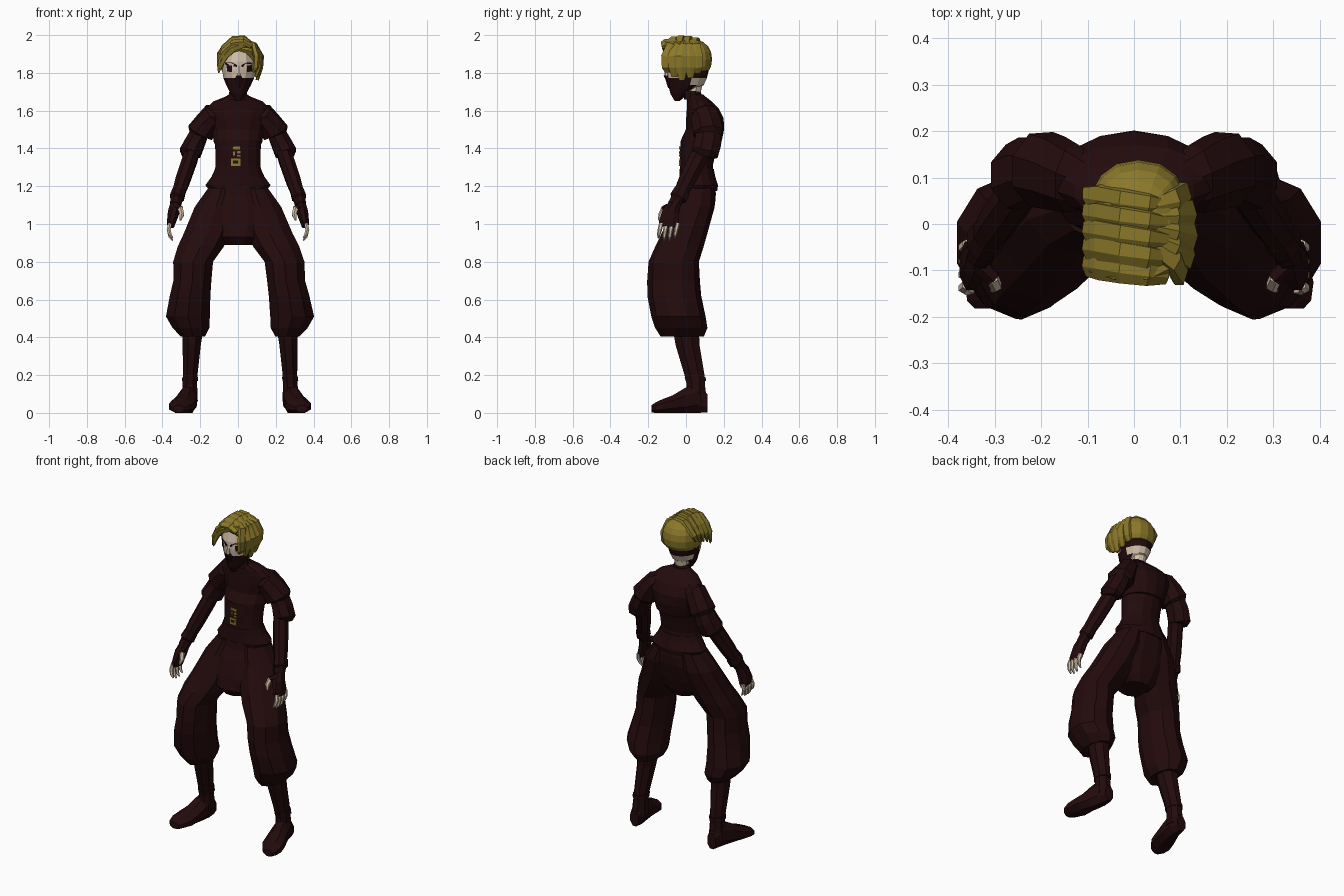
import bpy, bmesh, math
from mathutils import Vector
from mathutils.bvhtree import BVHTree


def material(name, rgb):
    m = bpy.data.materials.new(name)
    m.diffuse_color = (*rgb, 1)
    return m


CLOTH = material("dark_maroon_cloth", (0.0165, 0.0031, 0.0038))
SKIN = material("pale_skin", (0.66, 0.53, 0.41))
HAIR = material("olive_gold", (0.26, 0.19, 0.023))
WHITE = material("eye_white", (0.75, 0.72, 0.68))
BLACK = material("brow_dark", (0.017, 0.004, 0.0045))
X, Y, Z = Vector((1, 0, 0)), Vector((0, 1, 0)), Vector((0, 0, 1))


def finish(name, bm, mats, mirror=False, sway=0):
    if mirror:
        copy = bmesh.ops.duplicate(bm, geom=bm.verts[:] + bm.edges[:] + bm.faces[:])["geom"]
        for v in copy:
            if isinstance(v, bmesh.types.BMVert):
                v.co.x *= -1
    # Stance: both legs lean slightly to one side towards the ground
    for v in bm.verts:
        v.co.x += sway * min(max((1 - v.co.z) / .5, 0), 1)
    bmesh.ops.recalc_face_normals(bm, faces=bm.faces[:])
    me = bpy.data.meshes.new(name)
    bm.to_mesh(me)
    bm.free()
    for m in mats:
        me.materials.append(m)
    ob = bpy.data.objects.new(name, me)
    bpy.context.collection.objects.link(ob)
    return ob


def add_loft(bm, stations, n=8, axis=None, ref=X, floor=False):
    """Skin elliptical rings (x, y, z, radius along ref, other radius)."""
    pts = [Vector(s[:3]) for s in stations]
    rings = []
    for i, s in enumerate(stations):
        t = axis or (pts[min(i + 1, len(pts) - 1)] - pts[max(i - 1, 0)]).normalized()
        u = (ref - t * ref.dot(t)).normalized()
        v = t.cross(u)
        ring = []
        for k in range(n):
            a = 2 * math.pi * (k + 0.5) / n
            p = pts[i] + (u * s[3] * math.cos(a) + v * s[4] * math.sin(a)) / math.cos(math.pi / n) ** 0.5
            if floor:
                p.z = max(p.z, 0)
            ring.append(bm.verts.new(p))
        rings.append(ring)
    for a, b in zip(rings, rings[1:]):
        for k in range(n):
            j = (k + 1) % n
            bm.faces.new((a[k], a[j], b[j], b[k]))
    bm.faces.new(rings[0][::-1])
    bm.faces.new(rings[-1])


def loft(name, stations, mat, mirror=False, sway=0, **kw):
    bm = bmesh.new()
    add_loft(bm, stations, **kw)
    return finish(name, bm, [mat], mirror, sway)


def plates(name, target, shapes, mat, lift=0.004):
    """Thin plates laid on the front of a part; shapes are (x, z) outlines."""
    tb = bmesh.new()
    tb.from_mesh(target.data)
    tree = BVHTree.FromBMesh(tb)
    bm = bmesh.new()
    for shape in shapes:
        front = []
        for x, z in shape:
            hit = tree.ray_cast(Vector((x, -1, z)), Y)[0]
            front.append(Vector((x, (hit.y if hit else 0) - lift, z)))
        f = [bm.verts.new(p) for p in front]
        b = [bm.verts.new(p + Y * 0.008) for p in front]
        bm.faces.new(f)
        bm.faces.new(b[::-1])
        for k in range(len(f)):
            j = (k + 1) % len(f)
            bm.faces.new((f[k], b[k], b[j], f[j]))
    tb.free()
    return finish(name, bm, [mat])


def rect(x0, x1, z0, z1):
    return [(x0, z0), (x1, z0), (x1, z1), (x0, z1)]


# Torso: cropped jacket over a fitted waist, with a flared skirt hem
loft("jacket", [(0, .077, 1.425, .128, .106), (0, .082, 1.445, .132, .107),
    (0, .1, 1.5, .138, .1), (0, .1, 1.56, .165, .098), (0, .088, 1.615, .168, .082),
    (0, .07, 1.65, .13, .064), (0, .052, 1.675, .065, .05), (0, .045, 1.685, .05, .045)],
    CLOTH, n=14, axis=Z)
waist = loft("waist_wrap", [(0, .056, 1.26, .13, .088), (0, .055, 1.31, .12, .086),
    (0, .062, 1.37, .12, .092), (0, .072, 1.44, .125, .1)], CLOTH, n=14, axis=Z)
loft("skirt_hem", [(0, .068, 1.175, .15, .096), (0, .066, 1.205, .175, .102),
    (0, .06, 1.25, .142, .094), (0, .056, 1.29, .124, .09)], CLOTH, n=14, axis=Z)

# Gold clasps and square buckle on the waist
plates("top_clasp", waist, [rect(-.03, .014, 1.395, 1.409)], HAIR, .009)
plates("clasps", waist, [rect(-.027, -.016, 1.362, 1.385), rect(-.006, .013, 1.374, 1.386),
    rect(-.006, .013, 1.358, 1.366), rect(-.038, .012, 1.336, 1.347), rect(-.038, .012, 1.308, 1.319),
    rect(-.038, -.026, 1.319, 1.336), rect(.0, .012, 1.319, 1.336)], HAIR, .006)

# Baggy trousers
loft("trouser_seat", [(0, 0, .888, .085, .085), (0, -.005, .93, .16, .11), (0, .014, 1.0, .205, .114),
    (0, .044, 1.1, .2, .111), (0, .06, 1.16, .172, .1), (0, .06, 1.23, .145, .09)],
    CLOTH, n=12, axis=Z)
loft("trouser_leg", [(.085, .06, 1.19, .075, .088), (.116, .043, 1.09, .116, .106),
    (.165, -.008, .95, .126, .118), (.2, -.035, .88, .125, .125), (.242, -.065, .8, .108, .13),
    (.248, -.066, .7, .103, .136), (.262, -.062, .62, .11, .139), (.276, -.04, .51, .119, .14),
    (.26, -.025, .45, .1, .135), (.25, -.02, .405, .066, .112)], CLOTH, True, .011, n=10, axis=Z)

# Shins and splayed soft shoes
loft("shin", [(.252, .002, .42, .056, .07), (.256, .008, .36, .05, .066), (.264, .045, .2, .04, .055),
    (.266, .052, .15, .04, .05), (.268, .055, .06, .046, .058)], CLOTH, True, .011, axis=Z)
loft("shoe_cuff", [(.264, .048, .19, .043, .058), (.266, .052, .17, .044, .056)], CLOTH, True, .011, axis=Z)
loft("shoe", [(.268, .114, .05, .03, .05), (.27, .06, .075, .044, .085), (.283, -.005, .06, .054, .075),
    (.3, -.07, .045, .064, .05), (.312, -.125, .034, .066, .04), (.322, -.165, .026, .05, .028),
    (.325, -.182, .022, .03, .02)], CLOTH, True, .011, axis=-Y, floor=True)

# Sleeves, forearms and fingerless gloves
loft("upper_sleeve", [(.09, .09, 1.585, .045, .06), (.135, .098, 1.575, .06, .074),
    (.17, .11, 1.53, .064, .08), (.2, .118, 1.482, .074, .082), (.205, .118, 1.468, .056, .07)], CLOTH, True)
loft("lower_sleeve", [(.195, .12, 1.5, .048, .065), (.228, .115, 1.43, .055, .074),
    (.254, .1, 1.375, .059, .074), (.254, .096, 1.36, .042, .055)], CLOTH, True)
loft("forearm", [(.23, .1, 1.42, .038, .048), (.255, .06, 1.34, .041, .05), (.293, .005, 1.23, .04, .046),
    (.32, -.035, 1.15, .033, .038), (.332, -.065, 1.1, .03, .034)], CLOTH, True)
loft("wrist_cuff", [(.312, -.02, 1.175, .036, .046), (.323, -.04, 1.14, .039, .048),
    (.326, -.045, 1.13, .031, .036)], CLOTH, True)
loft("glove_palm", [(.33, -.055, 1.11, .03, .028), (.34, -.08, 1.065, .045, .032),
    (.353, -.09, 1.01, .055, .024), (.356, -.093, .985, .05, .018)], CLOTH, True, ref=Y)
loft("glove_thumb", [(.33, -.09, 1.09, .018, .018), (.302, -.118, 1.08, .016, .016)], CLOTH, True, n=6)

# Bare fingertips and thumb
bm = bmesh.new()
for i in range(4):
    y = -.136 + .029 * i
    dip = .012 * (1 if i in (1, 2) else 0)
    add_loft(bm, [(.359, y + .005, 1.003, .011, .011), (.367, y - .002, .972, .011, .011),
                  (.36, y - .008, .945 - dip, .009, .009), (.346, y - .01, .925 - dip, .004, .004)], n=6)
add_loft(bm, [(.306, -.115, 1.085, .014, .014), (.297, -.133, 1.05, .013, .013),
              (.305, -.143, 1.02, .005, .005)], n=6)
finish("fingers", bm, [SKIN], True)

# Neck and collar
loft("neck", [(0, .036, 1.67, .042, .036), (0, .042, 1.72, .043, .04), (0, .05, 1.8, .058, .052)],
     SKIN, axis=Z, n=10)
loft("collar", [(0, .04, 1.66, .056, .05), (0, .034, 1.705, .046, .041)], CLOTH, axis=Z, n=10)

# Head with the lower face masked and the mask tie around the back
bm = bmesh.new()
add_loft(bm, [(.002, -.046, 1.652, .016, .014), (.002, -.036, 1.69, .042, .046), (.003, 0, 1.735, .066, .092),
    (.004, .006, 1.772, .082, .103), (.004, .008, 1.818, .09, .112), (.005, .008, 1.86, .09, .113),
    (.005, .004, 1.92, .08, .095), (.005, -.01, 1.955, .04, .05)], n=14, axis=Z)
for f in bm.faces:
    c = f.calc_center_median()
    mask = c.z < 1.77 and c.y < .015
    tie = 1.772 < c.z < 1.818 and c.y > -.03
    f.material_index = 1 if mask or tie else 0
head = finish("head", bm, [SKIN, CLOTH])
loft("masked_nose", [(.004, -.082, 1.72, .012, .012), (.004, -.094, 1.765, .024, .014),
    (.004, -.103, 1.785, .014, .014)], CLOTH, n=6, axis=Z)
loft("nose_bridge", [(.004, -.104, 1.78, .012, .012), (.004, -.1, 1.84, .006, .006)], SKIN, n=6, axis=Z)

# Eyes and slanted brows
whites, irises, brows = [], [], []
for s in (-1, 1):
    def at(dx, z, s=s):
        return (.007 + s * dx, z)
    whites.append([at(.024, 1.81), at(.068, 1.812), at(.072, 1.838), at(.024, 1.83)])
    irises.append([at(.04, 1.805), at(.066, 1.807), at(.067, 1.842), at(.04, 1.838)])
    brows.append([at(.012, 1.831), at(.074, 1.843), at(.076, 1.854), at(.04, 1.855), at(.012, 1.842)])
plates("eye_whites", head, whites, WHITE, .003)
plates("irises", head, irises, BLACK, .005)
plates("brows", head, brows, BLACK, .007)

# Hair cap: boxy dome sliced level at the nape, then steeply away from the face
bm = bmesh.new()
bmesh.ops.create_uvsphere(bm, u_segments=16, v_segments=10, radius=1)
for v in bm.verts:
    c = [math.copysign(abs(k) ** .88, k) for k in v.co]
    v.co = Vector((.01 + c[0] * .11, .012 + c[1] * .126, 1.872 + c[2] * .11))
for co, no in (((0, .1, 1.811), (0, .05, -1)), ((0, -.01, 1.8), (0, -.14, -.1))):
    cut = bmesh.ops.bisect_plane(bm, geom=bm.verts[:] + bm.edges[:] + bm.faces[:], plane_co=co,
                                 plane_no=Vector(no).normalized(), clear_outer=True)
    bmesh.ops.contextual_create(bm, geom=[e for e in cut["geom_cut"] if isinstance(e, bmesh.types.BMEdge)])
finish("hair_cap", bm, [HAIR])

# Stepped locks swept from the parting over the left side
bm = bmesh.new()
for i in range(5):
    y = .048 - .037 * i
    top = (1.977, 1.985, 1.987, 1.982, 1.968)[i]
    low = 1.865 - .014 * i
    add_loft(bm, [(.07, y - .012, top - .03, .018, .01), (.03, y - .008, top - .004, .026, .015),
                  (-.025, y, top - .008, .029, .016), (-.074, y + .008, top - .052, .03, .015),
                  (-.1, y + .01, (top + low) / 2 - .02, .024, .012), (-.104, y, low, .006, .004)],
             n=6, ref=(Y + Z * .35).normalized())
# Fringe sweeping across the forehead
add_loft(bm, [(.072, -.09, 1.945, .014, .014), (.03, -.112, 1.956, .022, .014), (-.03, -.112, 1.935, .026, .015),
              (-.075, -.1, 1.89, .024, .014), (-.096, -.096, 1.84, .016, .01), (-.102, -.096, 1.8, .003, .003)],
         n=6, ref=Z)
finish("swept_locks", bm, [HAIR])

# Full side locks fanning from the parting on the right
bm = bmesh.new()
for i, (y, low) in enumerate([(-.1, 1.805), (-.065, 1.78), (-.025, 1.762), (.02, 1.775), (.058, 1.8)]):
    py = -.05 + .022 * i
    out = (.098, .114, .12, .118, .106)[i]
    add_loft(bm, [(.045, py, 1.966, .018, .012), (.086, (py + y) / 2, 1.946, .03, .016),
                  (out, y, 1.885, .034, .017), (out - .004, y + .002, 1.83, .032, .016),
                  (out - .018, y + .004, low, .016, .008)], n=6, ref=Y)
finish("side_locks", bm, [HAIR])
